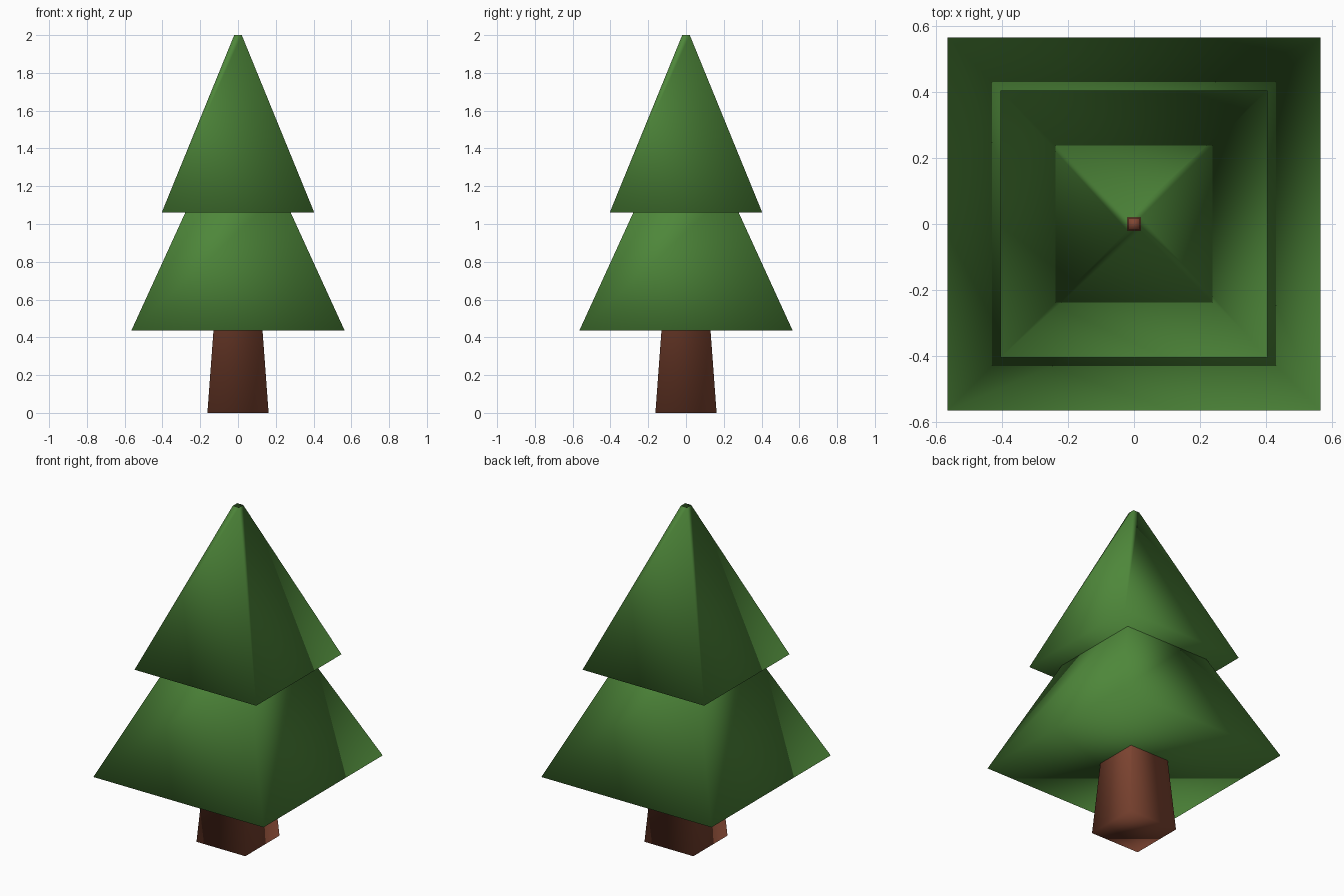
import bpy

if "Cube" in bpy.data.objects:
    bpy.data.objects.remove(bpy.data.objects["Cube"])


def material(name, color):
    mat = bpy.data.materials.new(name)
    mat.diffuse_color = (*color, 1)
    mat.use_nodes = True
    mat.node_tree.nodes["Principled BSDF"].inputs["Base Color"].default_value = mat.diffuse_color
    return mat


def square_frustum(name, z0, r0, z1, r1, mat, top_cap):
    """Four-sided tapered block with a closed base and smooth faces."""
    corners = [(-1, -1), (1, -1), (1, 1), (-1, 1)]
    verts = [(x * r, y * r, z) for r, z in ((r0, z0), (r1, z1)) for x, y in corners]
    faces = [(3, 2, 1, 0)]
    faces += [(i, (i + 1) % 4, (i + 1) % 4 + 4, i + 4) for i in range(4)]
    if top_cap:
        faces.append((4, 5, 6, 7))
    mesh = bpy.data.meshes.new(name)
    mesh.from_pydata(verts, [], faces)
    mesh.materials.append(mat)
    mesh.shade_smooth()
    obj = bpy.data.objects.new(name, mesh)
    bpy.context.collection.objects.link(obj)
    return obj


green = material("leaf green", (0.076, 0.242, 0.042))
brown = material("bark brown", (0.216, 0.061, 0.032))

# Trunk runs up through both foliage tiers to the tip
square_frustum("trunk", 0.0, 0.162, 1.98, 0.016, brown, True)

# Foliage tiers, open at the top around the trunk
square_frustum("lower_foliage", 0.435, 0.565, 1.17, 0.229, green, False)
square_frustum("upper_foliage", 1.06, 0.404, 2.0, 0.02, green, False)
